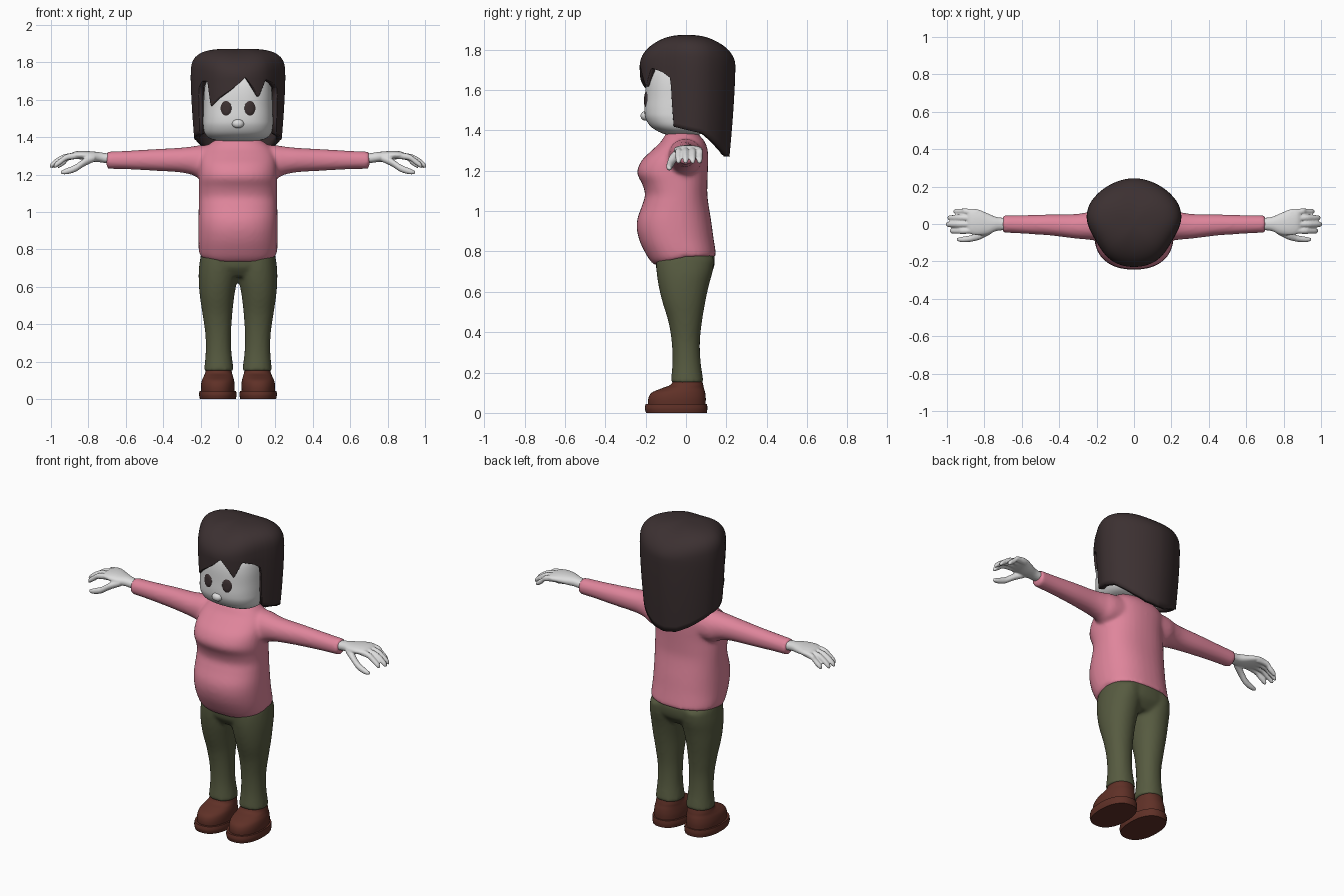
import bpy, bmesh, math
from mathutils import Vector


def material(name, r, g, b):
    m = bpy.data.materials.new(name)
    m.diffuse_color = (r, g, b, 1)
    return m


SKIN = material("pale grey skin", 0.72, 0.72, 0.72)
HAIR = material("dark brown hair", 0.045, 0.030, 0.031)
PINK = material("pink knit", 0.74, 0.235, 0.33)
OLIVE = material("olive cloth", 0.095, 0.105, 0.052)
LEATHER = material("brown leather", 0.115, 0.030, 0.020)


def upright(u, v, t):
    return (u, v, t)


def loft(bm, rings, n=2.0, place=upright, sides=40, steps=5):
    """Skin rings (t, centre u, radius u, low v, high v), smoothly interpolated."""
    dense = []
    for i in range(len(rings) - 1):
        p0, p1 = rings[max(i - 1, 0)], rings[i]
        p2, p3 = rings[i + 1], rings[min(i + 2, len(rings) - 1)]
        for k in range(steps):
            f = k / steps
            dense.append([0.5 * (2 * b + (c - a) * f + (2 * a - 5 * b + 4 * c - d) * f * f
                                 + (3 * b - a - 3 * c + d) * f ** 3)
                          for a, b, c, d in zip(p0, p1, p2, p3)])
    dense.append(rings[-1])
    loops = []
    for t, cu, ru, lo, hi in dense:
        loop = []
        for j in range(sides):
            a = math.tau * j / sides
            c, s = math.cos(a), math.sin(a)
            u = cu + ru * math.copysign(abs(c) ** (2 / n), c)
            v = (lo + hi) / 2 + (hi - lo) / 2 * math.copysign(abs(s) ** (2 / n), s)
            loop.append(bm.verts.new(place(u, v, t)))
        loops.append(loop)
    for a, b in zip(loops, loops[1:]):
        for j in range(sides):
            k = (j + 1) % sides
            bm.faces.new((a[j], a[k], b[k], b[j]))
    bm.faces.new(loops[0][::-1])
    bm.faces.new(loops[-1])


def finish(bm, name, mat, voxel=0, recalc=True):
    """Make the object; a voxel size melts overlapping lofts into one skin."""
    if recalc:
        bmesh.ops.recalc_face_normals(bm, faces=bm.faces)
    me = bpy.data.meshes.new(name)
    bm.to_mesh(me)
    bm.free()
    me.materials.append(mat)
    ob = bpy.data.objects.new(name, me)
    bpy.context.collection.objects.link(ob)
    bpy.ops.object.select_all(action='DESELECT')
    ob.select_set(True)
    bpy.context.view_layer.objects.active = ob
    if voxel:
        r = ob.modifiers.new("melt", 'REMESH')
        r.mode, r.voxel_size, r.use_smooth_shade = 'VOXEL', voxel, True
        s = ob.modifiers.new("soften", 'SMOOTH')
        s.factor, s.iterations = 0.5, 5
    else:
        bpy.ops.object.shade_smooth_by_angle(angle=math.radians(40))
    return ob


def lerp(table, x):
    for (x0, y0), (x1, y1) in zip(table, table[1:]):
        if x <= x1:
            return y0 + (y1 - y0) * (x - x0) / (x1 - x0)
    return table[-1][1]


# sweater: torso with chest and belly, hem dipping at the front, and sleeves
def hem(u, v, t):
    dip = min(1, max(0, -v / 0.15)) * max(0, 1 - (t - 0.775) / 0.1)
    return (u, v, t - 0.037 * dip)


bm = bmesh.new()
loft(bm, [(0.772, 0, 0.203, -0.158, 0.150), (0.80, 0, 0.210, -0.19, 0.147),
          (0.87, 0, 0.212, -0.235, 0.136), (0.95, 0, 0.212, -0.243, 0.125),
          (1.03, 0, 0.210, -0.217, 0.112), (1.08, 0, 0.209, -0.203, 0.106),
          (1.13, 0, 0.209, -0.215, 0.106), (1.19, 0, 0.209, -0.242, 0.108),
          (1.25, 0, 0.207, -0.220, 0.110), (1.30, 0, 0.200, -0.170, 0.108),
          (1.34, 0, 0.180, -0.128, 0.095), (1.37, 0, 0.145, -0.108, 0.072),
          (1.395, 0, 0.105, -0.09, 0.045)], 2.3, hem)
for s in (1, -1):
    loft(bm, [(0.10, 0, 0.085, 1.18, 1.36), (0.20, -0.005, 0.083, 1.180, 1.357),
              (0.25, -0.010, 0.073, 1.200, 1.350), (0.32, -0.012, 0.065, 1.213, 1.343),
              (0.45, -0.005, 0.056, 1.221, 1.336), (0.60, -0.002, 0.049, 1.229, 1.327),
              (0.703, 0, 0.046, 1.231, 1.323)], 2.1,
         lambda u, v, t: (s * t, u, v))
finish(bm, "sweater", PINK, 0.011)

# trousers: hips and two legs
bm = bmesh.new()
loft(bm, [(0.655, 0, 0.14, -0.11, 0.09), (0.70, 0, 0.200, -0.143, 0.130),
          (0.74, 0, 0.203, -0.150, 0.142), (0.79, 0, 0.195, -0.15, 0.142)], 2.3)
for s in (1, -1):
    loft(bm, [(0.150, 0.102, 0.080, -0.076, 0.088), (0.25, 0.104, 0.069, -0.067, 0.073),
              (0.35, 0.106, 0.069, -0.071, 0.069), (0.45, 0.110, 0.079, -0.087, 0.079),
              (0.55, 0.112, 0.092, -0.117, 0.096), (0.63, 0.108, 0.102, -0.136, 0.113),
              (0.70, 0.104, 0.105, -0.146, 0.132), (0.765, 0.10, 0.10, -0.148, 0.14)], 2.1,
         lambda u, v, t: (s * u, v, t))
finish(bm, "trousers", OLIVE, 0.011)

# shoes with soles, hands with fingers and thumb
for s, side in ((1, "left"), (-1, "right")):
    def foot(u, v, t):
        return (s * u, v, t)

    def arm(u, v, t):
        return (s * t, u, v)

    bm = bmesh.new()
    loft(bm, [(0.03, 0.108, 0.088, -0.187, 0.096), (0.07, 0.108, 0.090, -0.187, 0.098),
              (0.10, 0.107, 0.086, -0.170, 0.095), (0.122, 0.105, 0.078, -0.120, 0.089),
              (0.14, 0.104, 0.072, -0.076, 0.085), (0.175, 0.103, 0.064, -0.06, 0.075)],
         2.2, foot)
    finish(bm, side + "_shoe", LEATHER)
    bm = bmesh.new()
    loft(bm, [(0, 0.108, 0.096, -0.198, 0.103), (0.022, 0.108, 0.100, -0.204, 0.106),
              (0.044, 0.108, 0.098, -0.200, 0.104)], 2.3, foot)
    finish(bm, side + "_sole", LEATHER)

    bm = bmesh.new()
    loft(bm, [(0.66, 0, 0.034, 1.256, 1.312), (0.71, 0, 0.034, 1.262, 1.315),
              (0.74, 0, 0.039, 1.266, 1.320), (0.78, 0, 0.056, 1.270, 1.324),
              (0.83, 0.008, 0.069, 1.280, 1.327), (0.87, 0.014, 0.069, 1.284, 1.324),
              (0.89, 0.015, 0.060, 1.287, 1.315)], 2.2, arm, 24)
    for y, tip in ((0.067, 0.965), (0.033, 0.997), (-0.002, 1.006), (-0.037, 0.985)):
        d = tip - 1
        loft(bm, [(0.84, y * 0.9, 0.017, 1.284, 1.322), (0.92 + d / 2, y, 0.0165, 1.277, 1.311),
                  (0.96 + d, y, 0.0155, 1.255, 1.291), (0.99 + d, y, 0.0135, 1.236, 1.267),
                  (tip, y, 0.007, 1.235, 1.252)], 2, arm, 16)
    loft(bm, [(0.765, -0.034, 0.020, 1.270, 1.308), (0.82, -0.060, 0.022, 1.245, 1.288),
              (0.87, -0.077, 0.018, 1.214, 1.254), (0.92, -0.083, 0.015, 1.201, 1.233),
              (0.948, -0.082, 0.007, 1.203, 1.220)], 2, arm, 16)
    finish(bm, side + "_hand", SKIN, 0.005)

# neck and head
bm = bmesh.new()
loft(bm, [(1.32, 0, 0.09, -0.088, 0.06), (1.43, 0, 0.092, -0.088, 0.07)])
finish(bm, "neck", SKIN)
bm = bmesh.new()
loft(bm, [(1.378, 0, 0.100, -0.095, 0.06), (1.393, 0, 0.150, -0.135, 0.10),
          (1.42, 0, 0.177, -0.176, 0.13), (1.46, 0, 0.186, -0.200, 0.14),
          (1.50, 0, 0.187, -0.206, 0.15), (1.56, 0, 0.185, -0.203, 0.15),
          (1.64, 0, 0.182, -0.198, 0.15), (1.70, 0, 0.170, -0.182, 0.14),
          (1.76, 0, 0.130, -0.140, 0.10), (1.79, 0, 0.060, -0.07, 0.05)], 2.5, sides=64)
head = finish(bm, "head", SKIN)

# nose
bm = bmesh.new()
bmesh.ops.create_uvsphere(bm, u_segments=20, v_segments=12, radius=1)
for v in bm.verts:
    v.co = Vector((v.co.x * 0.032, -0.201 + v.co.y * 0.024, 1.472 + v.co.z * 0.024))
finish(bm, "nose", SKIN)

# eyes: thin oval plates laid on the face
bpy.context.view_layer.update()
for s, side in ((1, "left"), (-1, "right")):
    bm = bmesh.new()
    rings = []
    for k in range(1, 7):
        ring = []
        for j in range(32):
            a = math.tau * j / 32
            x = s * 0.064 + 0.029 * k / 6 * math.cos(a)
            z = 1.555 + 0.039 * k / 6 * math.sin(a)
            hit = head.ray_cast(Vector((x, -1, z)), Vector((0, 1, 0)))[1]
            ring.append(bm.verts.new((x, hit.y - 0.007 * (1 - (k / 6) ** 4) - 0.001, z)))
        rings.append(ring)
    bm.faces.new(rings[0])
    for a, b in zip(rings, rings[1:]):
        for j in range(32):
            k = (j + 1) % 32
            bm.faces.new((a[j], b[j], b[k], a[k]))
    finish(bm, side + "_eye", HAIR)

# hair: a bob whose lower edge (angle from the front, height) makes the fringe
EDGE = [(-180, 1.27), (-160, 1.28), (-140, 1.315), (-110, 1.385), (-73, 1.42), (-70, 1.66),
        (-60, 1.70), (-47, 1.70), (-41, 1.565), (-27, 1.61), (-11, 1.65), (2, 1.69),
        (10, 1.72), (20, 1.67), (29, 1.615), (41, 1.71), (58, 1.69), (70, 1.66),
        (73, 1.42), (110, 1.385), (140, 1.315), (160, 1.28), (180, 1.27)]
REACH = [(0, 0.229), (30, 0.231), (62, 0.218), (75, 0.226), (90, 0.249), (104, 0.264),
         (120, 0.258), (138, 0.248), (160, 0.243), (180, 0.245)]
COLS, ARC, DROP, Z0 = 240, 14, 14, 1.72
bm = bmesh.new()
cols = []
for i in range(COLS):
    deg = -180 + 360 * i / COLS
    a = math.radians(deg)
    # neighbouring samples are averaged so the outline has no creases
    reach = sum(lerp(REACH, min(180, abs(abs(deg) + o))) for o in (-12, -6, 0, 6, 12)) / 5
    n = 2 + 1.5 * math.sin(a) ** 2
    path = []
    for k in range(ARC + 1):
        p = math.pi / 2 * k / ARC
        path.append((reach * math.sin(p) ** (2 / n),
                     Z0 + 0.153 * max(0, math.cos(p)) ** (2 / n)))
    low = lerp(EDGE, deg)
    for k in range(1, DROP + 1):
        z = Z0 + (low - 0.001 - Z0) * k / DROP
        path.append((reach * (1 - 0.12 * ((Z0 - z) / 0.45) ** 1.5), z))
    cols.append([bm.verts.new((r * math.sin(a), -r * math.cos(a), z)) for r, z in path])
for i in range(COLS):
    a, b = cols[i], cols[(i + 1) % COLS]
    for k in range(ARC + DROP):
        bm.faces.new((a[k], a[k + 1], b[k + 1], b[k]))
bmesh.ops.remove_doubles(bm, verts=[c[0] for c in cols], dist=0.0001)
hair = finish(bm, "hair", HAIR, recalc=False)
shell = hair.modifiers.new("thickness", 'SOLIDIFY')
shell.thickness, shell.offset = 0.03, -1
